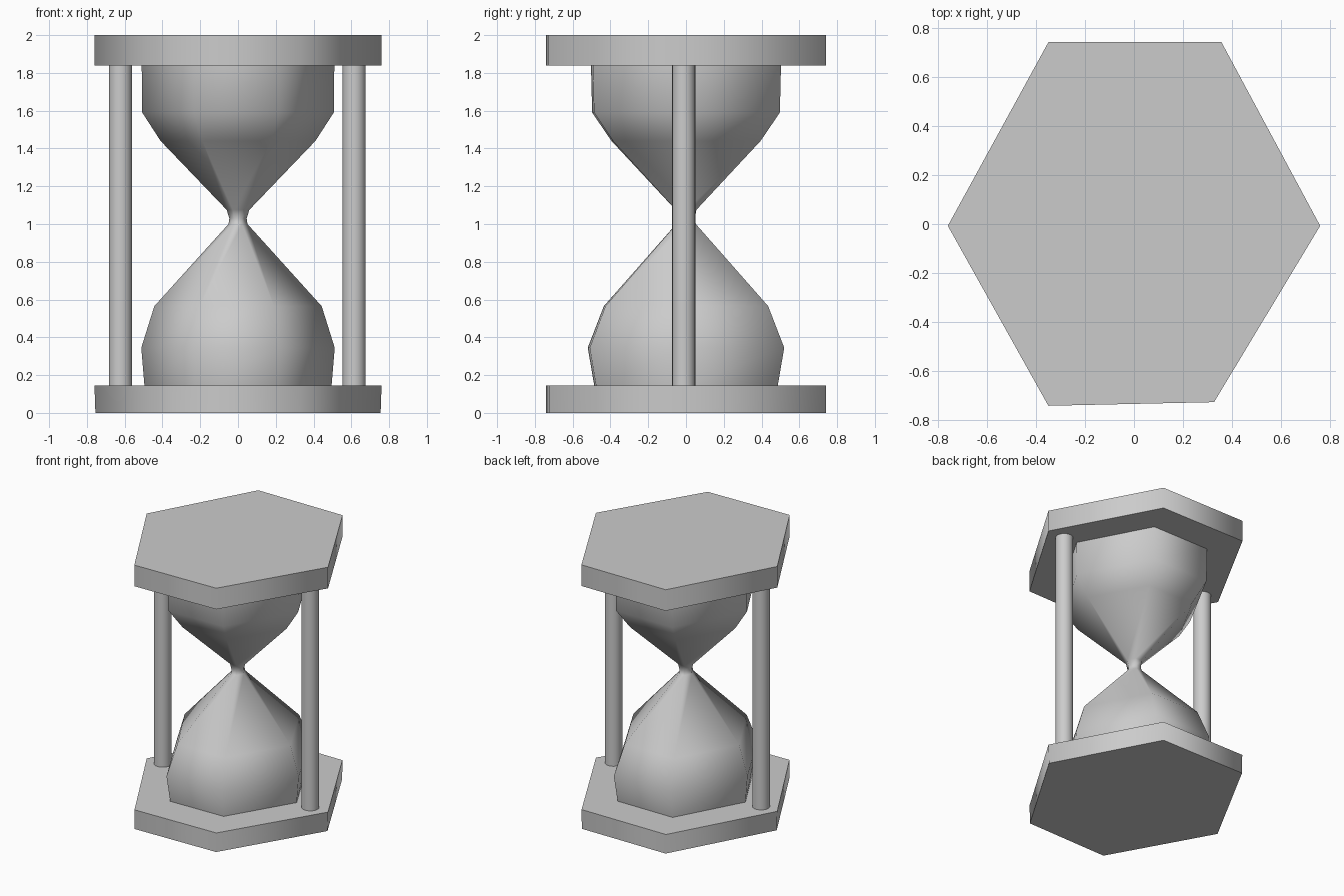
import bpy, math

if "Cube" in bpy.data.objects:
    bpy.data.objects.remove(bpy.data.objects["Cube"])

# six-sided outline shared by plates and glass, scaled by half-width and half-depth
HEX = [(1, -0.01), (0.47, 1), (-0.46, 1), (-1, -0.01), (-0.46, -1), (0.43, -0.98)]


def smooth(obj, degrees):
    bpy.ops.object.select_all(action='DESELECT')
    obj.select_set(True)
    bpy.context.view_layer.objects.active = obj
    bpy.ops.object.shade_smooth_by_angle(angle=math.radians(degrees))


def hex_loft(name, rings):
    """Closed six-sided solid through rings of (z, half_width, half_depth)."""
    n = len(HEX)
    verts = [(x * rx, y * ry, z) for z, rx, ry in rings for x, y in HEX]
    faces = [tuple(reversed(range(n)))]
    for r in range(len(rings) - 1):
        for i in range(n):
            j = (i + 1) % n
            faces.append((r * n + i, r * n + j, (r + 1) * n + j, (r + 1) * n + i))
    last = (len(rings) - 1) * n
    faces.append(tuple(range(last, last + n)))
    mesh = bpy.data.meshes.new(name)
    mesh.from_pydata(verts, [], faces)
    obj = bpy.data.objects.new(name, mesh)
    bpy.context.collection.objects.link(obj)
    smooth(obj, 80)
    return obj


# end plates
hex_loft("bottom_plate", [(0, 0.755, 0.74), (0.145, 0.76, 0.74)])
hex_loft("top_plate", [(1.84, 0.76, 0.742), (2.0, 0.76, 0.742)])

# glass: lower bulb, neck, upper bulb
hex_loft("glass", [
    (0.14, 0.495, 0.485), (0.345, 0.512, 0.52), (0.565, 0.443, 0.435),
    (1.0, 0.050, 0.052), (1.03, 0.046, 0.047), (1.075, 0.06, 0.055),
    (1.44, 0.41, 0.395), (1.59, 0.507, 0.497), (1.845, 0.51, 0.503),
])

# side posts
for side, x in (("left", -0.622), ("right", 0.615)):
    bpy.ops.mesh.primitive_cylinder_add(vertices=24, radius=0.061, depth=1.70,
                                        location=(x, -0.012, 0.9925))
    post = bpy.context.object
    post.name = side + "_post"
    smooth(post, 40)
